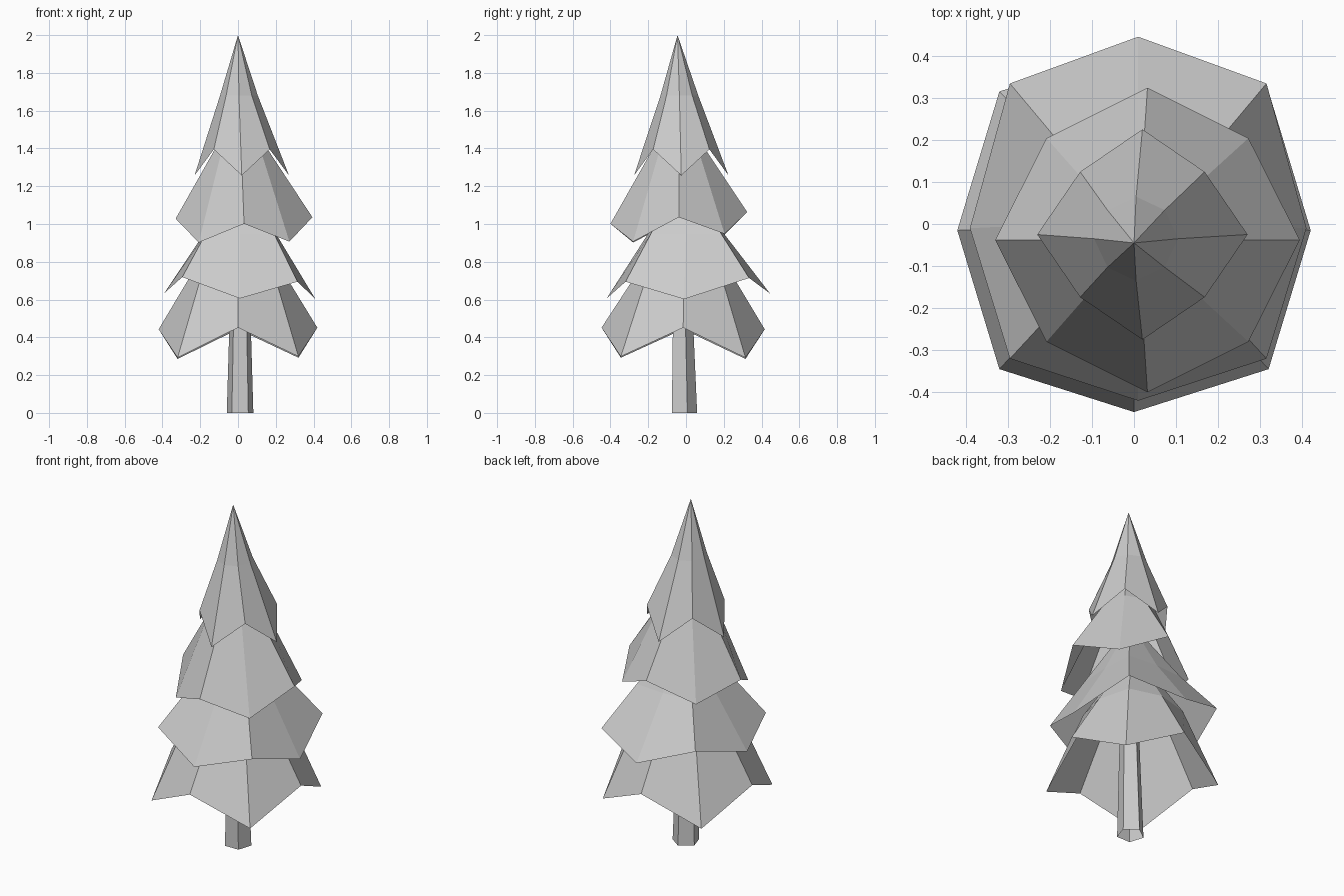
import bpy
import bmesh
from math import sin, cos, pi
from mathutils import Vector

cube = bpy.data.objects.get("Cube")
if cube:
    bpy.data.objects.remove(cube)

# One flat grey for the whole tree
grey = bpy.data.materials.new("light_grey")
grey.use_nodes = True
colour = (0.6, 0.6, 0.6, 1)
grey.diffuse_color = colour
grey.node_tree.nodes["Principled BSDF"].inputs["Base Color"].default_value = colour


def ring(centre, straight, corner, tilt=(0, 0), back=1):
    """Eight points: straight = (rx, ry, z) on the axes, corner = (dx, dy, z) between them.
    tilt leans the ring; back stretches its rear half."""
    points = []
    for i in range(8):
        a = i * pi / 4
        if i % 2:
            rx, ry, z = corner
            dx = rx if cos(a) > 0 else -rx
            dy = ry if sin(a) > 0 else -ry
        else:
            rx, ry, z = straight
            dx, dy = rx * cos(a), ry * sin(a)
        if dy > 0:
            dy *= back
        z += tilt[0] * dx + tilt[1] * dy
        points.append(Vector((centre[0] + dx, centre[1] + dy, z)))
    return points


def loft(name, rings, tip=None):
    """Join rings from bottom to top, open below; a tip point closes the top."""
    bm = bmesh.new()
    loops = [[bm.verts.new(p) for p in r] for r in rings]
    n = len(loops[0])
    for low, high in zip(loops, loops[1:]):
        for i in range(n):
            j = (i + 1) % n
            bm.faces.new((low[i], low[j], high[j], high[i]))
    if tip:
        point = bm.verts.new(tip)
        for i in range(n):
            bm.faces.new((loops[-1][i], loops[-1][(i + 1) % n], point))
    mesh = bpy.data.meshes.new(name)
    bm.to_mesh(mesh)
    bm.free()
    mesh.materials.append(grey)
    obj = bpy.data.objects.new(name, mesh)
    bpy.context.collection.objects.link(obj)


# Hollow foliage skirts with zigzag rims
loft("bottom_branches", [
    ring((0, -0.015), (0.42, 0.432, 0.447), (0.32, 0.33, 0.292), (0.01, -0.01)),
    ring((0, -0.01), (0.237, 0.242, 0.75), (0.187, 0.19, 0.75)),
], tip=(0.01, 0, 1.12))

loft("lower_branches", [
    ring((0.01, -0.01), (0.4, 0.41, 0.618), (0.305, 0.31, 0.716), (-0.04, 0.03), back=1.11),
    ring((0.01, 0), (0.19, 0.2, 0.95), (0.18, 0.185, 0.95)),
], tip=(0.015, -0.01, 1.3))

loft("upper_branches", [
    ring((0.032, -0.038), (0.362, 0.362, 1.032), (0.24, 0.242, 0.925), (0.01, 0.085)),
    ring((0.017, -0.037), (0.137, 0.137, 1.4), (0.1, 0.1, 1.4)),
], tip=(0.01, -0.04, 1.65))

loft("top_branches", [
    ring((0.02, -0.025), (0.25, 0.25, 1.257), (0.148, 0.149, 1.395)),
    ring((0.005, -0.035), (0.1, 0.1, 1.68), (0.068, 0.068, 1.68)),
], tip=(0, -0.045, 2))


# Tapered five-sided trunk, open below
def pentagon(centre, radius, z):
    angles = [pi / 2 + k * 2 * pi / 5 for k in range(5)]
    return [Vector((centre[0] + radius * cos(a), centre[1] + radius * sin(a), z)) for a in angles]


loft("trunk", [
    pentagon((0.011, -0.015), 0.074, 0),
    pentagon((0.011, -0.021), 0.06, 0.45),
    pentagon((0.011, -0.024), 0.047, 0.85),
])
